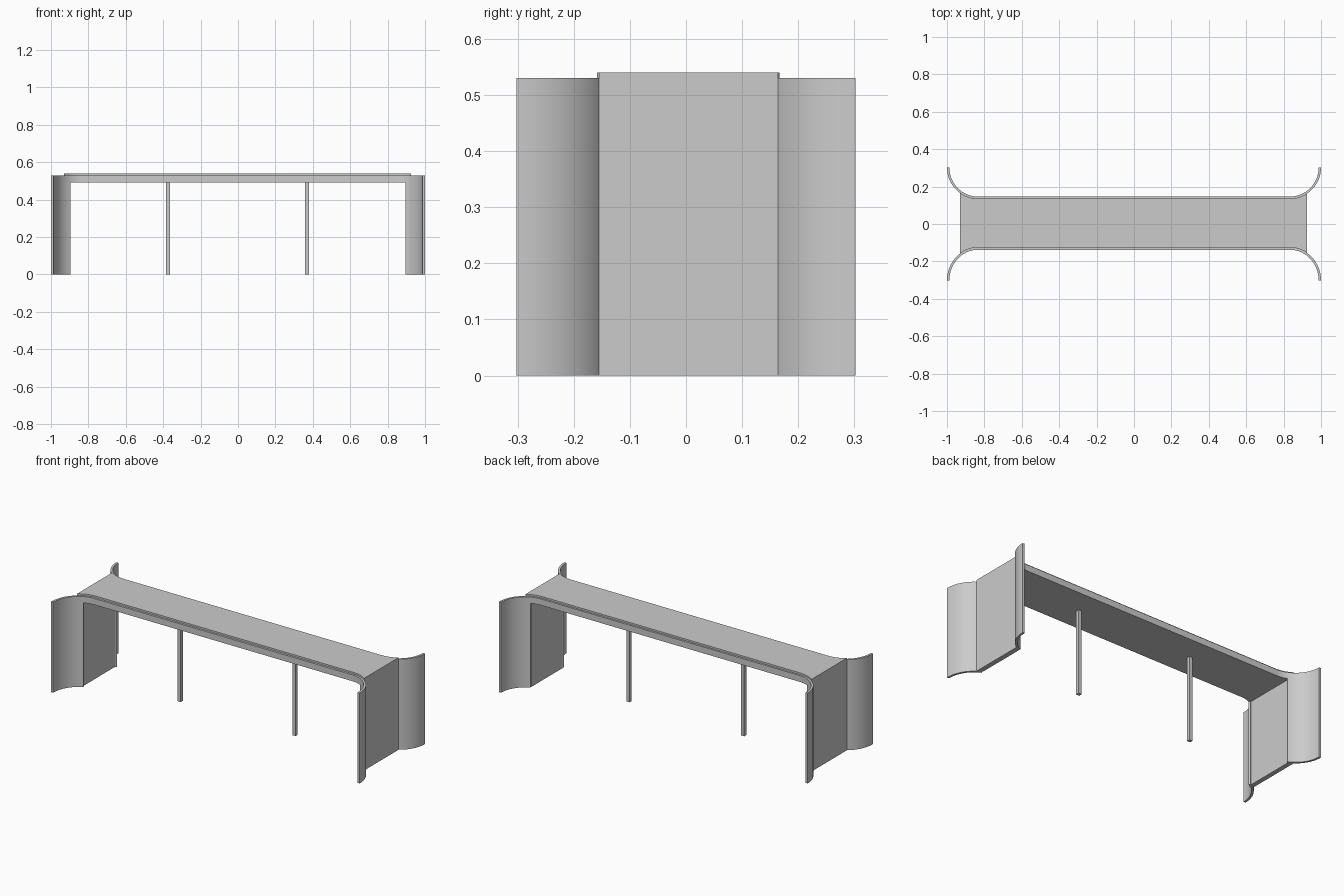
import bpy, bmesh
from math import sin, cos, asin, pi

if "Cube" in bpy.data.objects:
    bpy.data.objects.remove(bpy.data.objects["Cube"])

CX, CY = 0.835, 0.302          # centre of the corner flare arcs
# flare radii (rx, ry): inner = face touching the seat, outer = face away from it
FRONT = {"inner": (0.165, 0.176), "outer": (0.152, 0.164)}
BACK = {"inner": (0.165, 0.166), "outer": (0.152, 0.155)}
T_LEG = asin((0.898 - CX) / 0.159)   # arc angle where the leg begins


def prism(name, outline, z0, z1, smooth=False):
    bm = bmesh.new()
    face = bm.faces.new([bm.verts.new((x, y, z0)) for x, y in outline])
    top = bmesh.ops.extrude_face_region(bm, geom=[face])["geom"]
    bmesh.ops.translate(bm, vec=(0, 0, z1 - z0),
                        verts=[v for v in top if isinstance(v, bmesh.types.BMVert)])
    bmesh.ops.recalc_face_normals(bm, faces=bm.faces)
    mesh = bpy.data.meshes.new(name)
    bm.to_mesh(mesh)
    bm.free()
    obj = bpy.data.objects.new(name, mesh)
    bpy.context.collection.objects.link(obj)
    if smooth:
        bpy.ops.object.select_all(action='DESELECT')
        obj.select_set(True)
        bpy.context.view_layer.objects.active = obj
        bpy.ops.object.shade_smooth_by_angle(angle=0.5)
    return obj


def arc(radii, sx, sy, t0, t1, n):
    rx, ry = radii
    pts = []
    for i in range(n + 1):
        t = t0 + (t1 - t0) * i / n
        pts.append((sx * (CX + rx * sin(t)), sy * (CY - ry * cos(t))))
    return pts


def edge(radii, sy, tl, tr):
    # left to right along one long side, curving out at both ends
    return arc(radii, -1, sy, tl, 0, 8) + arc(radii, 1, sy, 0, tr, 8)


# seat slab, its sides following the flares
TL, TR = asin((0.931 - CX) / 0.165), asin((0.926 - CX) / 0.165)
seat_outline = edge(FRONT["inner"], -1, TL, TR) + edge(BACK["inner"], 1, TL, TR)[::-1]
prism("seat", seat_outline, 0.493, 0.54, True)

for side, sy, radii in (("front", -1, FRONT), ("back", 1, BACK)):
    # thin rail along the seat
    rail = edge(radii["outer"], sy, T_LEG, T_LEG) + edge(radii["inner"], sy, T_LEG, T_LEG)[::-1]
    prism(side + "_rail", rail, 0.493, 0.53, True)
    # full-height flared corner legs
    for end, sx in (("left", -1), ("right", 1)):
        leg = (arc(radii["outer"], sx, sy, T_LEG, pi / 2, 14)
               + arc(radii["inner"], sx, sy, T_LEG, pi / 2, 14)[::-1])
        prism(f"{side}_{end}_corner_leg", leg, 0, 0.53, True)

# flat end panels between the corner legs
for end, sx, x_out, x_in, t in (("left", -1, 0.931, 0.904, TL), ("right", 1, 0.926, 0.897, TR)):
    ti = asin((x_in - CX) / 0.165)
    panel = (arc(FRONT["inner"], sx, -1, ti, t, 2)
             + arc(BACK["inner"], sx, 1, ti, t, 2)[::-1])
    prism(end + "_end_panel", panel, 0, 0.493)

# slim middle support posts
for name, x in (("left_post", -0.374), ("right_post", 0.369)):
    h = 0.01
    prism(name, [(x - h, -h), (x + h, -h), (x + h, h), (x - h, h)], 0, 0.494)
